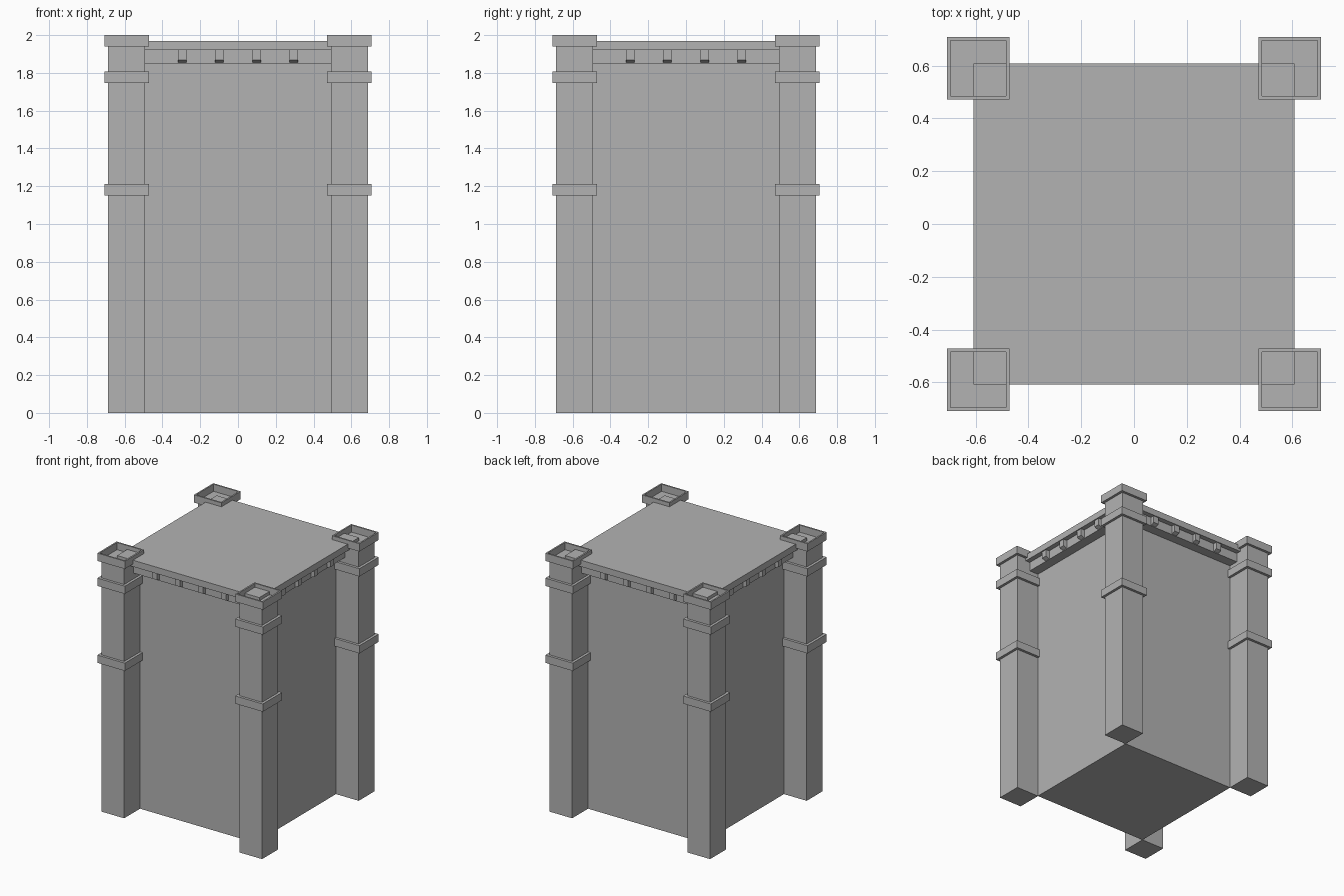
import bpy
import bmesh
from mathutils import Matrix, Vector

old = bpy.data.objects.get("Cube")
if old:
    bpy.data.objects.remove(old, do_unlink=True)

stone = bpy.data.materials.new("grey_stone")
stone.use_nodes = True
grey = (0.45, 0.45, 0.45, 1)
stone.diffuse_color = grey
stone.node_tree.nodes["Principled BSDF"].inputs["Base Color"].default_value = grey


def finish(name, bm):
    bmesh.ops.recalc_face_normals(bm, faces=bm.faces)
    mesh = bpy.data.meshes.new(name)
    bm.to_mesh(mesh)
    bm.free()
    mesh.materials.append(stone)
    obj = bpy.data.objects.new(name, mesh)
    bpy.context.collection.objects.link(obj)
    return obj


def block(name, x, y, half, z0, z1, recess=0, rim=0):
    """Square block; an optional recess sinks its top inside a rim."""
    bm = bmesh.new()
    size = Matrix.Diagonal((2 * half, 2 * half, z1 - z0, 1))
    bmesh.ops.create_cube(bm, size=1, matrix=Matrix.Translation((x, y, (z0 + z1) / 2)) @ size)
    if recess:
        top = max(bm.faces, key=lambda f: f.calc_center_median().z)
        bmesh.ops.inset_region(bm, faces=[top], thickness=rim)
        down = bmesh.ops.extrude_discrete_faces(bm, faces=[top])["faces"][0]
        for v in down.verts:
            v.co.z -= recess
    return finish(name, bm)


def bracket(name, along, turn):
    """Small block with a sloping underside, placed on one of four sides."""
    bm = bmesh.new()
    profile = [(-0.56, 1.85), (-0.60, 1.867), (-0.60, 1.92), (-0.56, 1.92)]
    face = bm.faces.new([bm.verts.new((along - 0.022, y, z)) for y, z in profile])
    grown = bmesh.ops.extrude_face_region(bm, geom=[face])["geom"]
    moved = [v for v in grown if isinstance(v, bmesh.types.BMVert)]
    bmesh.ops.translate(bm, verts=moved, vec=Vector((0.044, 0, 0)))
    bmesh.ops.rotate(bm, verts=bm.verts, matrix=Matrix.Rotation(turn * 1.5707963, 3, "Z"))
    return finish(name, bm)


# Main body, corbel course and roof slab
block("tower_body", 0, 0, 0.493, 0, 1.86)
block("corbel_course", 0, 0, 0.57, 1.85, 1.925)
block("roof_slab", 0, 0, 0.608, 1.92, 1.97)

# Corner pillars with two bands and a hollow cap
for y, depth in ((-0.59, "front"), (0.59, "back")):
    for x, side in ((-0.59, "right"), (0.59, "left")):
        corner = f"{depth}_{side}"
        block(f"{corner}_pillar", x, y, 0.0975, 0, 1.942)
        block(f"{corner}_middle_band", x, y, 0.1175, 1.152, 1.212)
        block(f"{corner}_upper_band", x, y, 0.1175, 1.747, 1.807)
        block(f"{corner}_cap", x, y, 0.1175, 1.94, 2.0, recess=0.055, rim=0.0165)

# Four brackets under the slab on each side
for turn, side in enumerate(("front", "left", "back", "right")):
    for i in range(4):
        bracket(f"{side}_bracket_{i + 1}", (i - 1.5) * 0.197, turn)
